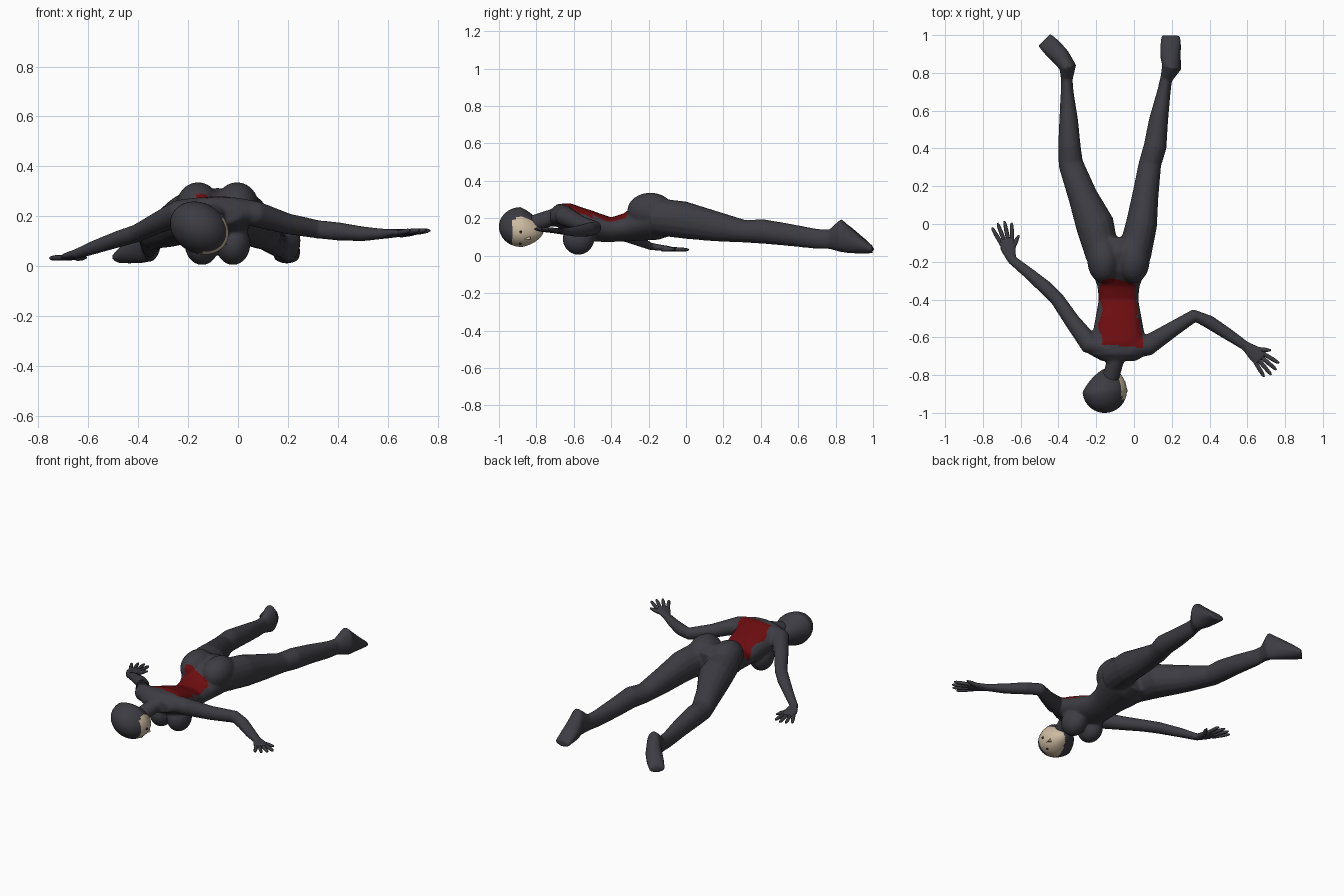
import bpy, bmesh, math
from mathutils import Vector, Matrix

if "Cube" in bpy.data.objects:
    bpy.data.objects.remove(bpy.data.objects["Cube"])


def material(name, rgb):
    m = bpy.data.materials.new(name)
    m.diffuse_color = (*rgb, 1)
    m.use_nodes = True
    m.node_tree.nodes["Principled BSDF"].inputs["Base Color"].default_value = m.diffuse_color
    return m


DARK = material("charcoal suit", (0.045, 0.045, 0.055))
RED = material("deep red back", (0.15, 0.004, 0.005))
SKIN = material("pale face", (0.60, 0.49, 0.35))
EYE = material("dark eye", (0.03, 0.025, 0.025))


def finish(bm, name, *mats):
    bmesh.ops.recalc_face_normals(bm, faces=bm.faces)
    me = bpy.data.meshes.new(name)
    bm.to_mesh(me)
    bm.free()
    ob = bpy.data.objects.new(name, me)
    bpy.context.collection.objects.link(ob)
    for m in mats:
        me.materials.append(m)
    return ob


def smooth(ob, angle=50):
    bpy.ops.object.select_all(action='DESELECT')
    ob.select_set(True)
    bpy.context.view_layer.objects.active = ob
    bpy.ops.object.shade_smooth_by_angle(angle=math.radians(angle))


def tube(bm, stations, sides=16, upright=False):
    """Loft ellipses (x, y, z, half width, half height) along a path."""
    pts = [Vector(s[:3]) for s in stations]
    rings = []
    for i, s in enumerate(stations):
        t = (pts[min(i + 1, len(pts) - 1)] - pts[max(i - 1, 0)]).normalized()
        side = t.cross(Vector((0, 0, 1))).normalized()
        up = Vector((0, 0, 1)) if upright else side.cross(t)
        rings.append([bm.verts.new(pts[i] + side * s[3] * math.cos(a) + up * s[4] * math.sin(a))
                      for a in (2 * math.pi * k / sides for k in range(sides))])
    for a, b in zip(rings, rings[1:]):
        for k in range(sides):
            n = (k + 1) % sides
            bm.faces.new((a[k], a[n], b[n], b[k]))
    bm.faces.new(rings[0][::-1])
    bm.faces.new(rings[-1])


def ball(bm, centre, size):
    mat = Matrix.Translation(centre) @ Matrix.Diagonal((*size, 1))
    bmesh.ops.create_uvsphere(bm, u_segments=20, v_segments=12, radius=1, matrix=mat)


# Body: torso, hips, bust, limbs, fused into one skin
bm = bmesh.new()
X = -0.082
tube(bm, [(X, -.725, .205, .09, .04), (X, -.69, .215, .155, .06), (X, -.62, .2, .145, .088),
          (X, -.5, .165, .123, .09), (X, -.4, .145, .105, .072), (X, -.33, .155, .112, .078),
          (X, -.25, .185, .142, .105), (X, -.15, .2, .168, .115), (X, -.07, .2, .12, .09)], 24, True)
tube(bm, [(-.09, -.66, .21, .07, .055), (-.10, -.73, .2, .045, .045), (-.125, -.82, .17, .045, .045)])
for s in (-1, 1):
    ball(bm, (X + s * .062, -.575, .09), (.07, .085, .085))
    ball(bm, (X + s * .078, -.19, .24), (.088, .125, .097))
# left leg and foot
tube(bm, [(-.165, -.17, .21, .09, .10), (-.208, 0, .19, .102, .10), (-.272, .15, .16, .078, .083),
          (-.335, .32, .13, .066, .06), (-.342, .41, .13, .06, .066), (-.346, .55, .112, .05, .06),
          (-.354, .7, .09, .034, .054), (-.356, .765, .088, .031, .052), (-.35, .83, .108, .045, .09),
          (-.388, .885, .08, .05, .068), (-.435, .935, .056, .052, .045), (-.475, .975, .035, .047, .022)],
     upright=True)
# right leg and foot
tube(bm, [(0, -.17, .21, .09, .10), (.04, 0, .19, .083, .10), (.06, .15, .16, .07, .083),
          (.085, .32, .13, .06, .06), (.112, .41, .13, .061, .066), (.13, .55, .112, .051, .06),
          (.158, .7, .09, .036, .054), (.17, .765, .088, .032, .052), (.2, .83, .108, .052, .09),
          (.193, .885, .08, .054, .068), (.194, .94, .056, .055, .045), (.195, .998, .033, .052, .02)],
     upright=True)
# left arm
tube(bm, [(-.13, -.66, .225, .05, .055), (-.235, -.635, .215, .055, .052), (-.33, -.51, .17, .042, .042),
          (-.405, -.4, .132, .038, .036), (-.47, -.335, .112, .038, .034), (-.57, -.25, .078, .03, .028),
          (-.645, -.19, .05, .026, .02), (-.665, -.13, .042, .044, .016), (-.675, -.075, .036, .042, .013)])
# right arm
tube(bm, [(-.03, -.66, .225, .05, .055), (.07, -.645, .21, .055, .052), (.2, -.56, .17, .042, .042),
          (.32, -.485, .148, .035, .037), (.40, -.52, .14, .036, .037), (.5, -.585, .13, .032, .03),
          (.59, -.645, .13, .026, .02), (.64, -.685, .133, .044, .016), (.675, -.72, .136, .042, .013)])
body = finish(bm, "body", DARK, RED)
bpy.context.view_layer.objects.active = body
rm = body.modifiers.new("fuse", 'REMESH')
rm.mode = 'VOXEL'
rm.voxel_size = 0.0075
sm = body.modifiers.new("soften", 'SMOOTH')
sm.factor, sm.iterations = 0.5, 6
for m in ("fuse", "soften"):
    bpy.ops.object.modifier_apply(modifier=m)

# Open back: shallow furrow and an irregular red panel
me = body.data
for v in me.vertices:
    x, y, z = v.co
    if z > .15 and -.68 < y < -.28:
        fall = max(0, 1 - ((x - X) / .09) ** 2) * math.sin(math.pi * (y + .68) / .40)
        v.co.z -= .014 * fall
while len(me.materials) < 2:
    me.materials.append(RED)
for p in me.polygons:
    x, y, z = p.center
    wob = .012 * math.sin(y * 38)
    inside = -.178 + wob < x < .012 + .4 * wob - .1 * (y + .3) * (y < -.5)
    ends = -.645 - .08 * (x - X) < y < -.285 - .25 * abs(x + .12)
    p.material_index = 1 if inside and ends and p.normal.z > .1 and z > .14 else 0
smooth(body, 60)


# Fingers and thumbs
def hand(name, wrist, heading, z, rise, thumb_side):
    bm = bmesh.new()
    d = Vector((math.cos(heading), math.sin(heading), rise))
    n = Vector((-math.sin(heading), math.cos(heading), 0))
    for off, length, spread in ((-.033, .08, -.25), (-.011, .1, -.08), (.011, .1, .08), (.033, .085, .25)):
        a = Vector((*wrist, z)) + n * off
        dirn = d + n * spread
        tube(bm, [(*(a + dirn * length * f), r, r) for f, r in ((-.25, .011), (.5, .011), (.85, .009), (1, .004))], 8)
    a = Vector((*wrist, z)) - d * .05 + n * thumb_side * .02
    dirn = d * .75 + n * thumb_side * .7
    tube(bm, [(*(a + dirn * .075 * f), r, r) for f, r in ((0, .015), (.6, .012), (1, .005))], 8)
    smooth(finish(bm, name, DARK))


hand("left_fingers", (-.677, -.085), math.radians(106), .035, -.03, -1)
hand("right_fingers", (.67, -.715), math.radians(-45), .135, .1, 1)

# Head: egg turned to the side, hood with a bare face
F = Vector((.85, .08, -.5)).normalized()
U = Vector((.06, -1, 0))
U = (U - F * U.dot(F)).normalized()
S = U.cross(F)
C = Vector((-.155, -.882, .153))


def head_point(f, s, u):
    t = max(0, -u)
    return C + F * (f * .123 * (1 - .25 * t) + .035 * t) + S * (s * .1 * (1 - .35 * t)) + U * (u * .118)


bm = bmesh.new()
bmesh.ops.create_uvsphere(bm, u_segments=48, v_segments=32, radius=1)
for f in bm.faces:
    c = f.calc_center_median()
    f.material_index = 1 if c.x > .36 + .25 * max(0, c.z) and c.z < .5 else 0
for v in bm.verts:
    v.co = head_point(*v.co)
smooth(finish(bm, "head", DARK, SKIN))

# Nose and eyes
bm = bmesh.new()
base = [head_point(math.sqrt(1 - s * s - u * u) - .04, s, u) for s, u in ((0, .08), (-.16, -.36), (.16, -.36))]
vs = [bm.verts.new(p) for p in base + [head_point(1.08, 0, -.3)]]
for idx in ((0, 1, 2), (0, 1, 3), (1, 2, 3), (2, 0, 3)):
    bm.faces.new([vs[i] for i in idx])
finish(bm, "nose", SKIN)
bm = bmesh.new()
for s in (-.36, .36):
    p = head_point(math.sqrt(1 - s * s - .01), s, .1)
    rot = (p - C).to_track_quat('Z', 'Y').to_matrix().to_4x4()
    bmesh.ops.create_cone(bm, cap_ends=True, segments=10, radius1=.008, radius2=.007, depth=.006,
                          matrix=Matrix.Translation(p) @ rot)
finish(bm, "eyes", EYE)
